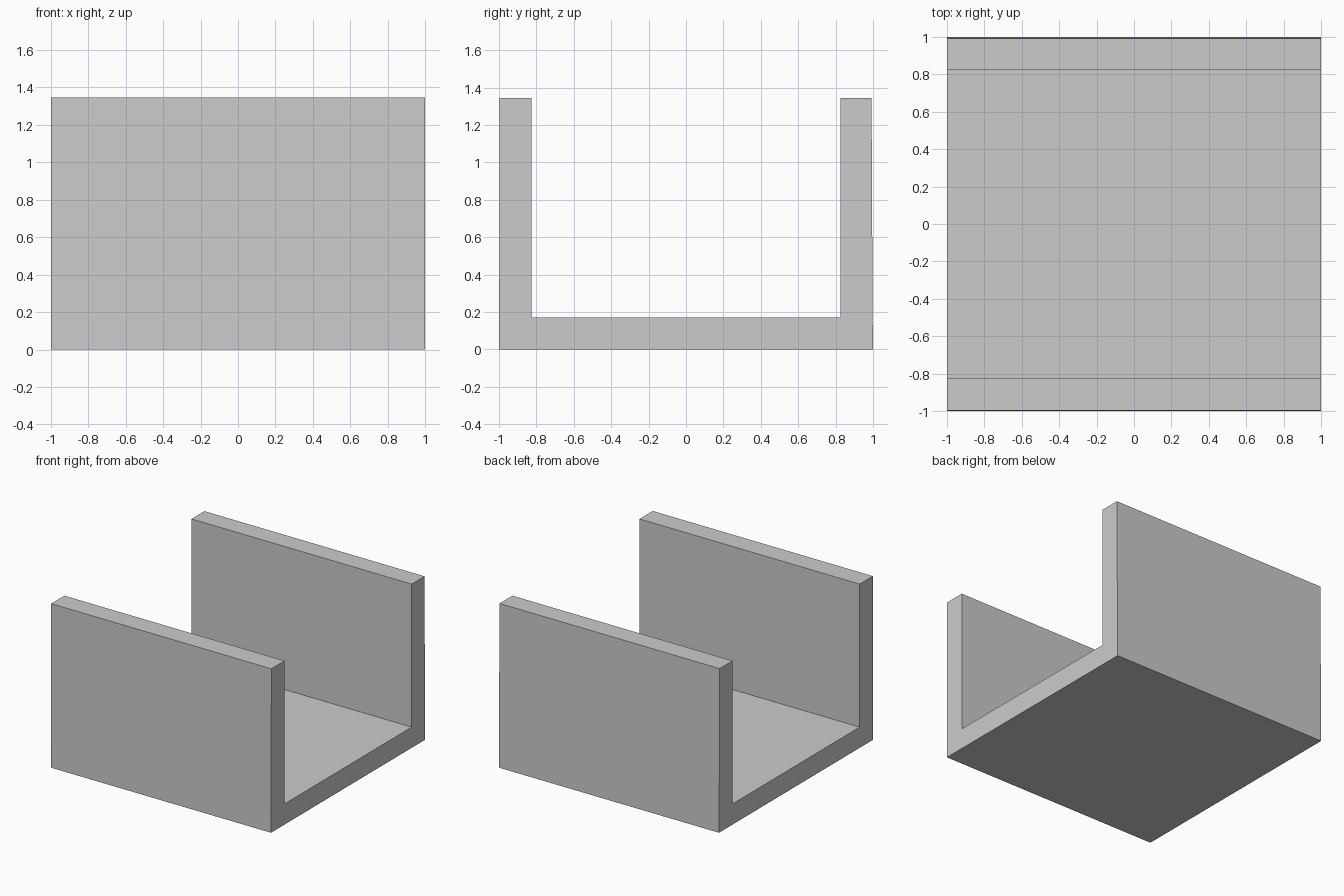
import bpy, bmesh

if "Cube" in bpy.data.objects:
    bpy.data.objects.remove(bpy.data.objects["Cube"])

# U-shaped channel: cross-section in (y, z), extruded along x
PROFILE = [(-1.0, 0), (1.0, 0), (0.998, 0.17), (0.992, 1.345), (0.825, 1.345),
           (0.825, 0.17), (-0.825, 0.17), (-0.825, 1.345), (-0.996, 1.345), (-0.999, 0.17)]

bm = bmesh.new()
face = bm.faces.new([bm.verts.new((-1, y, z)) for y, z in PROFILE])
ext = bmesh.ops.extrude_face_region(bm, geom=[face], use_keep_orig=True)
verts = [v for v in ext["geom"] if isinstance(v, bmesh.types.BMVert)]
bmesh.ops.translate(bm, verts=verts, vec=(2, 0, 0))
bmesh.ops.recalc_face_normals(bm, faces=bm.faces)

mesh = bpy.data.meshes.new("u_channel")
bm.to_mesh(mesh)
bm.free()
bpy.context.collection.objects.link(bpy.data.objects.new("u_channel", mesh))
